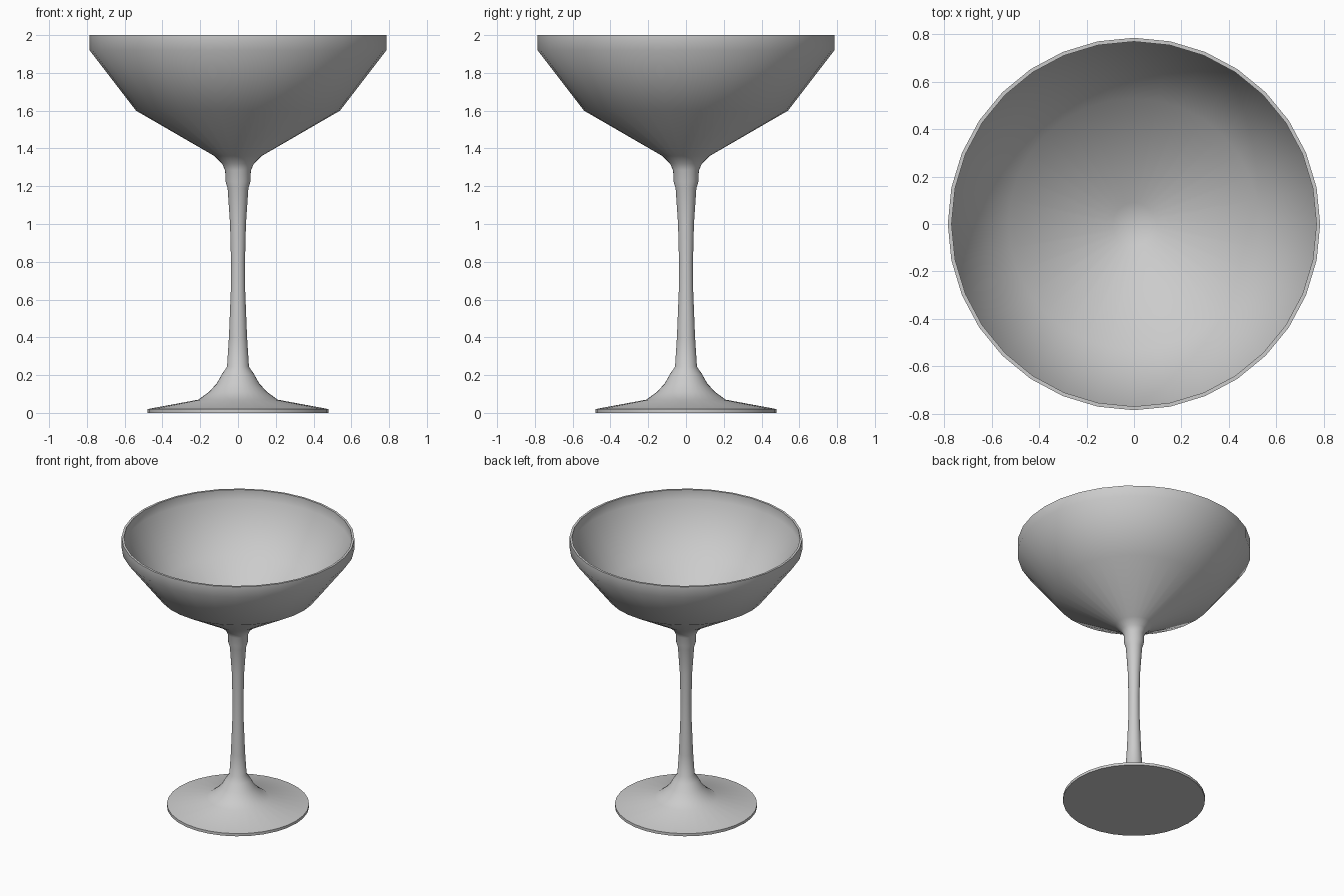
import bpy, math

if "Cube" in bpy.data.objects:
    bpy.data.objects.remove(bpy.data.objects["Cube"])

SIDES = 32


def lathe(name, profile):
    """Revolve an (r, z) profile about z; r = 0 ends close to a single point."""
    verts, faces, rings = [], [], []
    for r, z in profile:
        n = 1 if r == 0 else SIDES
        rings.append(range(len(verts), len(verts) + n))
        for i in range(n):
            a = 2 * math.pi * i / SIDES
            verts.append((r * math.cos(a), r * math.sin(a), z))
    for lo, hi in zip(rings, rings[1:]):
        for i in range(SIDES):
            j = (i + 1) % SIDES
            if len(lo) == 1:
                faces.append((lo[0], hi[j], hi[i]))
            elif len(hi) == 1:
                faces.append((lo[i], lo[j], hi[0]))
            else:
                faces.append((lo[i], lo[j], hi[j], hi[i]))
    mesh = bpy.data.meshes.new(name)
    mesh.from_pydata(verts, [], faces)
    obj = bpy.data.objects.new(name, mesh)
    bpy.context.collection.objects.link(obj)
    bpy.context.view_layer.objects.active = obj
    obj.select_set(True)
    bpy.ops.object.shade_smooth_by_angle(angle=math.radians(50))
    obj.select_set(False)
    return obj


# Foot, stem and bowl form one continuous turned glass
foot = [(0, 0), (0.48, 0), (0.48, 0.02), (0.21, 0.07), (0.155, 0.11),
        (0.113, 0.155), (0.085, 0.205)]
stem = [(0.058, 0.245), (0.048, 0.4), (0.038, 0.65), (0.037, 0.8),
        (0.042, 1.0), (0.055, 1.19), (0.066, 1.225), (0.068, 1.285)]
bowl_outside = [(0.085, 1.32), (0.125, 1.36), (0.54, 1.6), (0.786, 1.92),
                (0.786, 2.0)]
bowl_inside = [(0.77, 2.0), (0.77, 1.925), (0.53, 1.612), (0.09, 1.36),
               (0, 1.345)]
lathe("coupe_glass", foot + stem + bowl_outside + bowl_inside)
